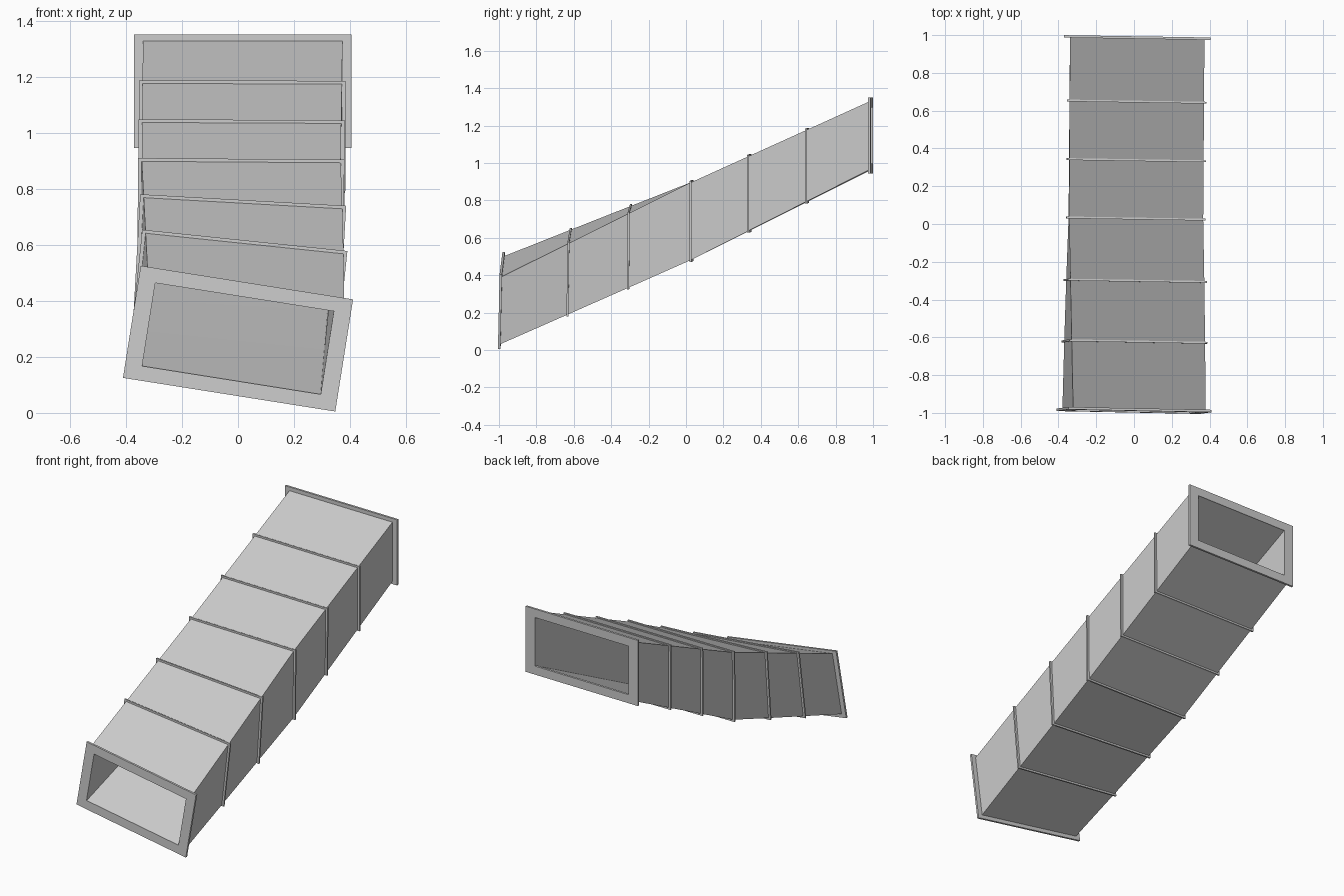
import bpy, bmesh
from math import radians, sin, cos

if "Cube" in bpy.data.objects:
    bpy.data.objects.remove(bpy.data.objects["Cube"])

# Key sections: y, centre x, centre z, width, height, roll (deg), pitch lean
KEYS = [(-0.987, 0.000, 0.265, 0.710, 0.365, 9.0, 0.025),
        (0.029, 0.010, 0.690, 0.710, 0.415, 0.4, 0.0),
        (0.987, 0.017, 1.147, 0.712, 0.365, 0.0, 0.0)]
YAW = -0.016


def section(y):
    """Interpolated section values at a given y."""
    a, b = (KEYS[0], KEYS[1]) if y < KEYS[1][0] else (KEYS[1], KEYS[2])
    t = (y - a[0]) / (b[0] - a[0])
    return [p + (q - p) * t for p, q in zip(a, b)]


def loop(sec, gw, gh, dy=0.0):
    """Four corners of a section grown by gw, gh and shifted by dy."""
    y, cx, cz, w, h, roll, lean = sec
    r = -radians(roll)
    pts = []
    for sx, sz in ((-1, -1), (1, -1), (1, 1), (-1, 1)):
        u, v = sx * (w + gw) / 2, sz * (h + gh) / 2
        x, z = u * cos(r) - v * sin(r), u * sin(r) + v * cos(r)
        pts.append((cx + x, y + dy + YAW * x + lean * z, cz + z))
    return pts


def hollow_loft(name, stations, outer, inner):
    """Rectangular hollow sweep through (section, dy) stations."""
    bm = bmesh.new()
    outs = [[bm.verts.new(p) for p in loop(s, *outer, dy)] for s, dy in stations]
    ins = [[bm.verts.new(p) for p in loop(s, *inner, dy)] for s, dy in stations]
    rings = outs + ins[::-1] + [outs[0]]
    for a, b in zip(rings, rings[1:]):
        for i in range(4):
            j = (i + 1) % 4
            bm.faces.new((a[i], a[j], b[j], b[i]))
    bmesh.ops.recalc_face_normals(bm, faces=bm.faces)
    me = bpy.data.meshes.new(name)
    bm.to_mesh(me)
    bm.free()
    ob = bpy.data.objects.new(name, me)
    bpy.context.collection.objects.link(ob)


RIBS = [-0.625, -0.302, 0.029, 0.338, 0.648]
BORE = (-0.065, -0.065)

# Twisting duct body
hollow_loft("duct_body", [(section(y), 0) for y in [KEYS[0][0]] + RIBS + [KEYS[2][0]]],
            (0, 0), BORE)

# Thin stiffening ribs
for n, y in enumerate(RIBS):
    hollow_loft(f"rib_{n + 1}", [(section(y), -0.005), (section(y), 0.005)],
                (0.026, 0.018), (-0.02, -0.02))

# End flanges
for name, y, grow in (("front_flange", KEYS[0][0], (0.057, 0.04)),
                      ("back_flange", KEYS[2][0], (0.063, 0.04))):
    hollow_loft(name, [(section(y), -0.0065), (section(y), 0.0065)], grow, BORE)
